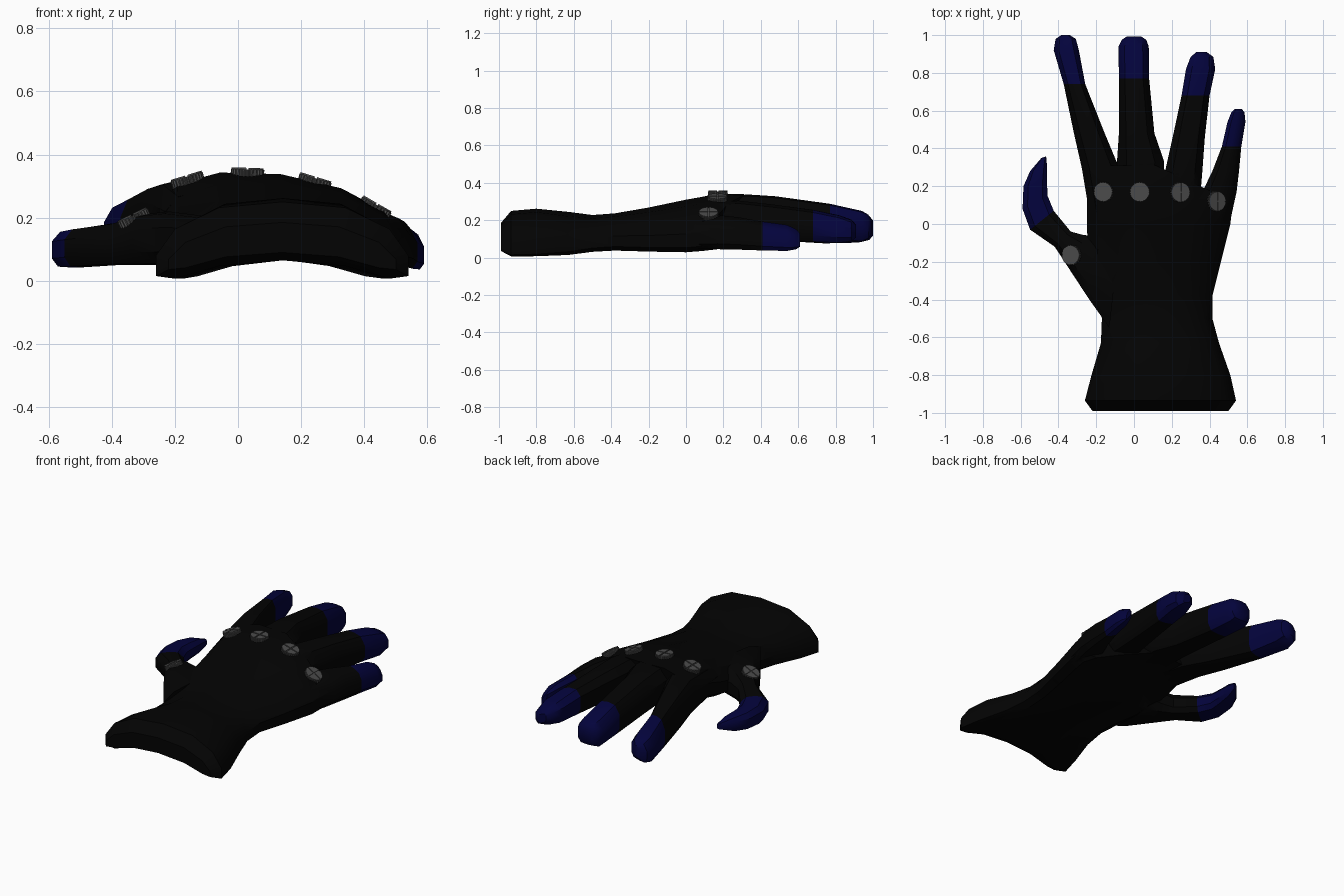
import bpy, bmesh, math
from mathutils import Vector, Matrix


def material(name, rgb):
    m = bpy.data.materials.new(name)
    m.diffuse_color = (*rgb, 1)
    return m


BLACK = material("black_fabric", (0.001, 0.001, 0.001))
BLUE = material("navy_tip", (0.001, 0.001, 0.045))
GREY = material("stud_grey", (0.07, 0.07, 0.07))


def new_object(name, bm, mats):
    bmesh.ops.recalc_face_normals(bm, faces=bm.faces[:])
    me = bpy.data.meshes.new(name)
    bm.to_mesh(me)
    bm.free()
    for m in mats:
        me.materials.append(m)
    ob = bpy.data.objects.new(name, me)
    bpy.context.collection.objects.link(ob)
    return ob


def loft(name, rings, tip_from=999):
    bm = bmesh.new()
    vs = [[bm.verts.new(p) for p in r] for r in rings]
    n = len(vs[0])
    for k, (a, b) in enumerate(zip(vs, vs[1:])):
        for i in range(n):
            j = (i + 1) % n
            f = bm.faces.new((a[i], a[j], b[j], b[i]))
            f.material_index = int(k >= tip_from)
    bm.faces.new(vs[0])
    bm.faces.new(vs[-1]).material_index = int(tip_from < 999)
    return new_object(name, bm, (BLACK, BLUE))


# Palm and cuff: arched cross-sections along y
# (y, left, right, top, bottom, edge drop, tilt, skew of the right side)
PALM = [
    (-0.99, -0.22, 0.50, 0.185, 0.09, 0.085, 0, 0),
    (-0.935, -0.26, 0.54, 0.25, 0.065, 0.11, 0, 0),
    (-0.80, -0.225, 0.51, 0.262, 0.065, 0.11, 0, 0),
    (-0.63, -0.175, 0.45, 0.245, 0.07, 0.095, 0, 0),
    (-0.50, -0.17, 0.415, 0.228, 0.07, 0.07, 0, 0),
    (-0.38, -0.19, 0.415, 0.237, 0.075, 0.068, 0, 0),
    (-0.20, -0.24, 0.46, 0.268, 0.085, 0.08, -0.01, 0),
    (0.00, -0.25, 0.51, 0.31, 0.10, 0.085, -0.03, 0),
    (0.16, -0.25, 0.52, 0.338, 0.12, 0.08, -0.05, 0.08),
    (0.31, -0.25, 0.48, 0.335, 0.13, 0.08, -0.05, 0.17),
]
HALF = [(-1, 0.35), (-0.85, 0.85), (-0.5, 1), (0, 1), (0.5, 1), (0.85, 0.85), (1, 0.35)]


def palm_ring(y, xl, xr, zt, zb, drop, tilt, skew):
    ring = []
    power = 2.6 if y < -0.7 else 2
    for side, pts in ((1, HALF), (-1, HALF[::-1])):
        for u, h in pts:
            z = (zt + zb) / 2 - drop * abs(u) ** power + tilt * u + side * h * (zt - zb) / 2
            ring.append(((xl + xr) / 2 + u * (xr - xl) / 2, y - skew * max(0, u), z))
    return ring


glove = loft("glove", [palm_ring(*s) for s in PALM])

# Fingers: rounded sections between a left and a right edge point, rolled with the arch
SECTION = [(-1, -0.5), (-1, 0.4), (-0.6, 0.92), (0, 1), (0.6, 0.92), (1, 0.4),
           (1, -0.5), (0.7, -0.95), (0, -1), (-0.7, -0.95)]


def finger_ring(ax, ay, bx, by, zb, zt, roll=0):
    a, b = Vector((ax, ay, 0)), Vector((bx, by, 0))
    mid = (a + b) / 2 + Vector((0, 0, (zb + zt) / 2))
    return [mid + (b - a) / 2 * s + Vector((0, 0, v * (zt - zb) / 2 + s * roll))
            for s, v in SECTION]


# (y, left, right, bottom, top)
FINGERS = {
    "index_finger": [(0.02, -0.23, -0.03, 0.12, 0.28), (0.30, -0.277, -0.08, 0.11, 0.32),
                     (0.48, -0.318, -0.155, 0.095, 0.307), (0.74, -0.372, -0.258, 0.08, 0.272),
                     (0.92, -0.425, -0.292, 0.085, 0.245), (0.98, -0.415, -0.308, 0.10, 0.22),
                     (1.00, -0.385, -0.34, 0.125, 0.195)],
    "middle_finger": [(0.05, -0.07, 0.15, 0.13, 0.31), (0.33, -0.09, 0.16, 0.125, 0.338),
                      (0.48, -0.08, 0.108, 0.115, 0.328), (0.77, -0.08, 0.08, 0.095, 0.288),
                      (0.94, -0.082, 0.078, 0.085, 0.25), (0.975, -0.065, 0.065, 0.10, 0.23),
                      (0.992, -0.04, 0.04, 0.13, 0.2)],
    "ring_finger": [(0.02, 0.14, 0.34, 0.12, 0.28), (0.28, 0.165, 0.362, 0.105, 0.305),
                    (0.46, 0.205, 0.375, 0.10, 0.285), (0.68, 0.252, 0.40, 0.09, 0.255),
                    (0.82, 0.275, 0.43, 0.085, 0.225), (0.885, 0.30, 0.42, 0.095, 0.2),
                    (0.91, 0.33, 0.385, 0.115, 0.17)],
    "little_finger": [(-0.14, 0.31, 0.475, 0.06, 0.18), (0.17, 0.362, 0.543, 0.058, 0.22),
                      (0.28, 0.415, 0.556, 0.056, 0.208), (0.41, 0.465, 0.568, 0.052, 0.184),
                      (0.54, 0.495, 0.59, 0.05, 0.165), (0.59, 0.515, 0.585, 0.06, 0.14),
                      (0.61, 0.535, 0.57, 0.075, 0.115)],
}
ROLL = {"index_finger": 0.012, "middle_finger": 0, "ring_finger": -0.012, "little_finger": -0.024}
parts = [loft(n, [finger_ring(l, y, r, y, zb, zt, ROLL[n]) for y, l, r, zb, zt in rows], 3)
         for n, rows in FINGERS.items()]

# Thumb: curved, so the edge points are given in full
THUMB = [
    (-0.13, -0.55, -0.08, -0.10, 0.075, 0.205), (-0.24, -0.395, -0.20, -0.065, 0.05, 0.22),
    (-0.335, -0.25, -0.27, -0.058, 0.05, 0.21), (-0.42, -0.12, -0.335, -0.04, 0.05, 0.185),
    (-0.55, -0.03, -0.425, 0.07, 0.043, 0.168), (-0.59, 0.08, -0.458, 0.15, 0.042, 0.16),
    (-0.585, 0.20, -0.46, 0.215, 0.05, 0.155), (-0.55, 0.28, -0.46, 0.30, 0.06, 0.148),
    (-0.49, 0.35, -0.465, 0.358, 0.085, 0.125),
]
parts.append(loft("thumb", [finger_ring(*r) for r in THUMB], 4))

# Weld the fingers to the palm
bpy.context.view_layer.objects.active = glove
for p in parts:
    mod = glove.modifiers.new(p.name, "BOOLEAN")
    mod.operation, mod.solver, mod.object = "UNION", "EXACT", p
    bpy.ops.object.modifier_apply(modifier=mod.name)
    bpy.data.objects.remove(p)
glove.select_set(True)
bpy.ops.object.shade_smooth_by_angle(angle=math.radians(35))


# Knuckle studs: ribbed disc topped by four raised quarters
def prism(bm, outline, z0, z1):
    lo = [bm.verts.new((x, y, z0)) for x, y in outline]
    hi = [bm.verts.new((x, y, z1)) for x, y in outline]
    bm.faces.new(lo)
    bm.faces.new(hi)
    for i in range(len(lo)):
        j = (i + 1) % len(lo)
        bm.faces.new((lo[i], lo[j], hi[j], hi[i]))


def stud(name, x, y, z, tilt):
    bm = bmesh.new()
    n = 96
    rim = [((0.053 if i % 4 < 2 else 0.048) * math.cos(math.tau * i / n),
            (0.053 if i % 4 < 2 else 0.048) * math.sin(math.tau * i / n)) for i in range(n)]
    prism(bm, rim, -0.018, 0.010)
    for q in range(4):
        arc = [math.radians(90 * q + 4 + 8.2 * k) for k in range(11)]
        m = math.radians(90 * q + 45)
        prism(bm, [(0.005 * math.cos(m), 0.005 * math.sin(m))]
              + [(0.051 * math.cos(a), 0.051 * math.sin(a)) for a in arc], 0.010, 0.015)
    ob = new_object(name, bm, (GREY,))
    ob.matrix_world = Matrix.Translation((x, y, z)) @ Matrix.Rotation(math.radians(tilt), 4, "Y")


for name, *args in (("index_stud", -0.16, 0.17, 0.32, -17), ("middle_stud", 0.03, 0.17, 0.343, 2),
                    ("ring_stud", 0.243, 0.168, 0.315, 17), ("little_stud", 0.435, 0.12, 0.232, 30),
                    ("thumb_stud", -0.33, -0.165, 0.198, -26)):
    stud(name, *args)
